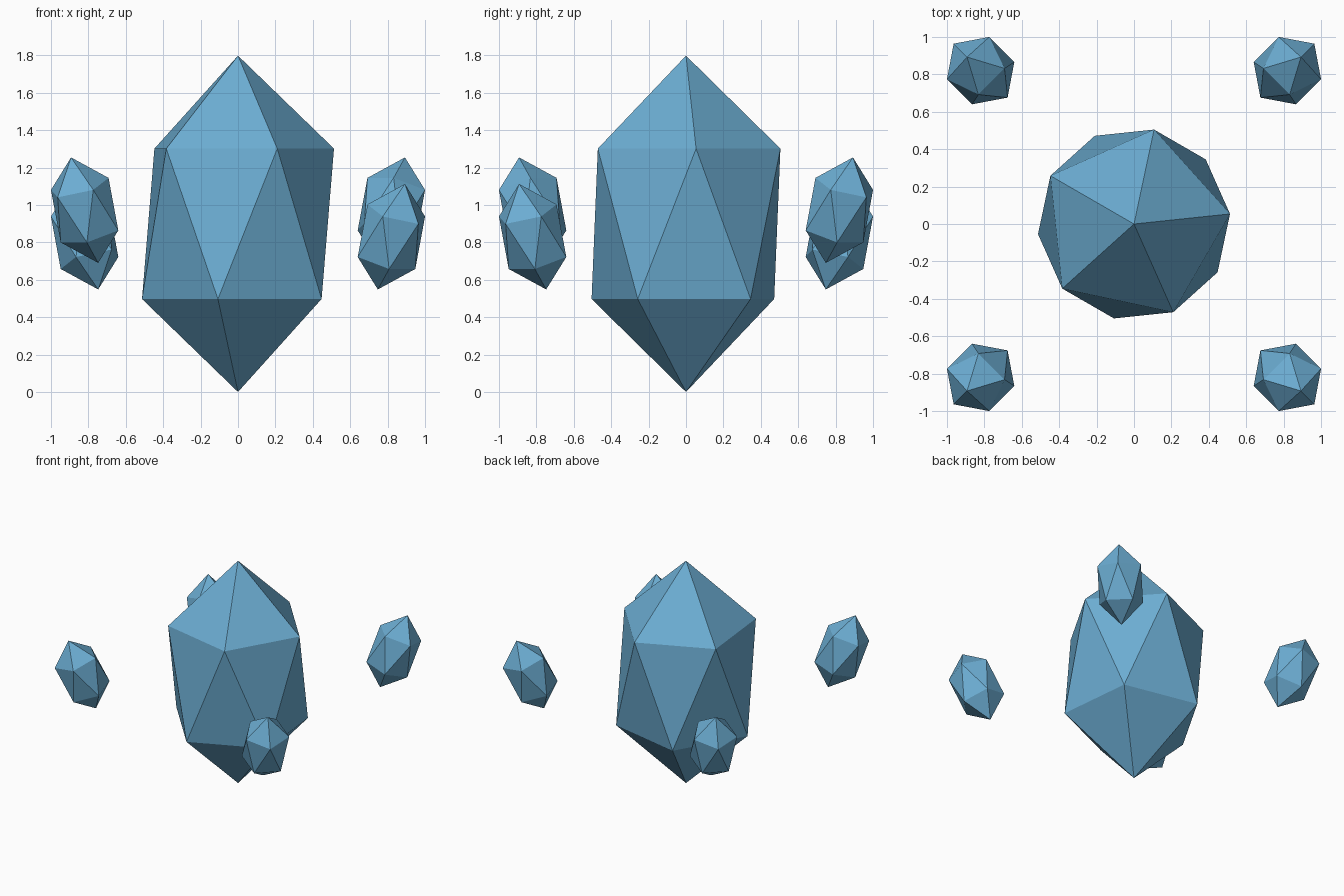
import bpy, bmesh
from math import radians, cos, sin
from mathutils import Matrix

if "Cube" in bpy.data.objects:
    bpy.data.objects.remove(bpy.data.objects["Cube"])

blue = bpy.data.materials.new("crystal_blue")
blue.diffuse_color = (0.15, 0.42, 0.65, 1.0)
blue.use_nodes = True
blue.node_tree.nodes["Principled BSDF"].inputs["Base Color"].default_value = blue.diffuse_color


def crystal(name, centre, radius, half_height, spin, tilt=0, heading=0):
    """Stretched icosahedron, spun on its axis, leaned towards a heading."""
    m = (Matrix.Translation(centre)
         @ Matrix.Rotation(radians(heading), 4, 'Z')
         @ Matrix.Rotation(radians(tilt), 4, 'Y')
         @ Matrix.Rotation(radians(spin), 4, 'Z')
         @ Matrix.Diagonal((radius, radius, half_height, 1)))
    bm = bmesh.new()
    bmesh.ops.create_icosphere(bm, subdivisions=1, radius=1, matrix=m)
    mesh = bpy.data.meshes.new(name)
    bm.to_mesh(mesh)
    bm.free()
    mesh.materials.append(blue)
    ob = bpy.data.objects.new(name, mesh)
    bpy.context.collection.objects.link(ob)
    return ob


# Large central crystal
crystal("main_crystal", (0, 0, 0.899), 0.577, 0.899, spin=6)

# Four small floating shards, leaning outwards, alternately high and low
reach = 0.82 * 2 ** 0.5
for i in range(4):
    heading = 45 + 90 * i
    a = radians(heading)
    z = 0.972 if i % 2 == 0 else 0.83
    crystal(f"floating_shard_{i + 1}", (reach * cos(a), reach * sin(a), z),
            0.188, 0.30, spin=0, tilt=20, heading=heading)
